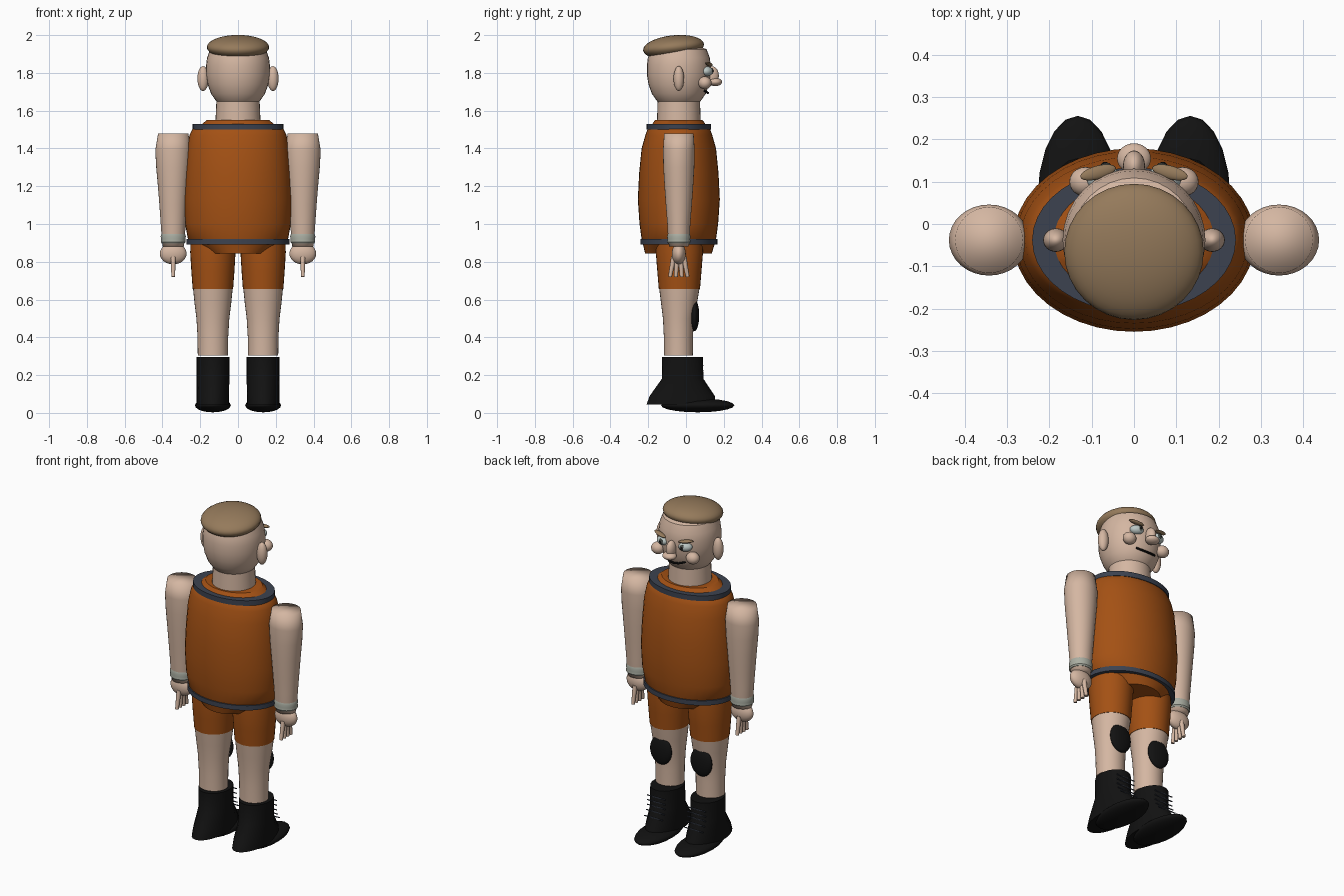
import bpy, math
from mathutils import Vector

if "Cube" in bpy.data.objects:
    bpy.data.objects.remove(bpy.data.objects["Cube"])

CY = -0.038  # depth axis shared by body, arms and head


def material(name, rgb):
    m = bpy.data.materials.new(name)
    m.use_nodes = True
    m.diffuse_color = (*rgb, 1)
    m.node_tree.nodes["Principled BSDF"].inputs["Base Color"].default_value = (*rgb, 1)
    return m


SKIN = material("skin", (0.66, 0.47, 0.36))
ORANGE = material("orange cloth", (0.37, 0.082, 0.007))
TRIM = material("slate trim", (0.045, 0.055, 0.08))
HAIR = material("brown hair", (0.30, 0.195, 0.105))
BLACK = material("black leather", (0.006, 0.006, 0.006))
BAND = material("pale wristband", (0.40, 0.42, 0.36))
EYE = material("eye white", (0.50, 0.57, 0.55))
IRIS = material("dark iris", (0.07, 0.08, 0.07))


def finish(ob, name, mat, angle=40):
    ob.name = name
    ob.data.name = name
    ob.data.materials.clear()
    ob.data.materials.append(mat)
    bpy.ops.object.select_all(action="DESELECT")
    ob.select_set(True)
    bpy.context.view_layer.objects.active = ob
    if angle is None:
        bpy.ops.object.shade_smooth()
    else:
        bpy.ops.object.shade_smooth_by_angle(angle=math.radians(angle))
    return ob


def loft(name, mat, rings, x=0.0, n=32, angle=40, caps=True):
    """Stack of elliptical rings: (z, y centre, x radius, y radius)."""
    verts, faces = [], []
    for z, cy, rx, ry in rings:
        for i in range(n):
            a = 2 * math.pi * i / n
            verts.append((x + rx * math.cos(a), cy + ry * math.sin(a), z))
    for r in range(len(rings) - 1):
        for i in range(n):
            j = (i + 1) % n
            faces.append((r * n + i, r * n + j, r * n + n + j, r * n + n + i))
    if caps:
        faces.append(tuple(reversed(range(n))))
        faces.append(tuple(range(len(verts) - n, len(verts))))
    me = bpy.data.meshes.new(name)
    me.from_pydata(verts, [], faces)
    ob = bpy.data.objects.new(name, me)
    bpy.context.collection.objects.link(ob)
    return finish(ob, name, mat, angle)


def ball(name, mat, loc, size, rot=(0, 0, 0), seg=24):
    bpy.ops.mesh.primitive_uv_sphere_add(segments=seg, ring_count=seg // 2, location=loc,
                                         rotation=[math.radians(a) for a in rot])
    ob = bpy.context.object
    ob.scale = size
    return finish(ob, name, mat, 60)


def rod(name, mat, a, b, r1, r2, n=10):
    a, b = Vector(a), Vector(b)
    d = b - a
    bpy.ops.mesh.primitive_cone_add(vertices=n, radius1=r1, radius2=r2, depth=d.length,
                                    location=(a + b) / 2,
                                    rotation=d.to_track_quat("Z", "Y").to_euler())
    return finish(bpy.context.object, name, mat)


def band(name, mat, z0, z1, outer, inner):
    """Flat elliptical hoop closed on all four sides."""
    (ox, oy), (ix, iy) = outer, inner
    loft(name, mat, [(z0, CY, ix, iy), (z0, CY, ox, oy), (z1, CY, ox, oy),
                     (z1, CY, ix, iy), (z0, CY, ix, iy)], n=40, caps=False)


# Torso with hips, collar and belt
loft("shirt", ORANGE, [
    (0.845, -0.04, 0.165, 0.177), (0.895, CY, 0.235, 0.19), (0.92, CY, 0.265, 0.197),
    (1.0, CY, 0.28, 0.208), (1.13, CY, 0.286, 0.217), (1.27, CY, 0.28, 0.21),
    (1.4, CY, 0.27, 0.197), (1.47, CY, 0.257, 0.177), (1.505, CY, 0.24, 0.165),
    (1.53, CY, 0.19, 0.14), (1.55, CY, 0.165, 0.126)], n=40)
band("collar", TRIM, 1.5, 1.53, (0.241, 0.171), (0.185, 0.138))
band("belt", TRIM, 0.892, 0.92, (0.272, 0.204), (0.23, 0.17))

# Neck, head and hair
loft("neck", SKIN, [(1.53, CY, 0.12, 0.116), (1.66, CY, 0.114, 0.112)])
profile = [(1.615, 0.055), (1.628, 0.085), (1.65, 0.115), (1.69, 0.143), (1.74, 0.161),
           (1.79, 0.169), (1.84, 0.169), (1.88, 0.164), (1.925, 0.147), (1.945, 0.1)]
loft("head", SKIN, [(z, CY, r, r) for z, r in profile])
ball("hair", HAIR, (0, -0.066, 1.936), (0.165, 0.162, 0.063), (6, 0, 0), 32)

# Nose and mouth
ball("nose_bridge", SKIN, (0, 0.138, 1.785), (0.026, 0.036, 0.05))
ball("nose_tip", SKIN, (0, 0.155, 1.752), (0.04, 0.036, 0.022))
mouth = [(-0.065, 0.094, 1.708), (-0.03, 0.111, 1.697), (0, 0.116, 1.694),
         (0.03, 0.111, 1.697), (0.065, 0.094, 1.708)]
for a, b in zip(mouth, mouth[1:]):
    rod("mouth", BLACK, a, b, 0.006, 0.006, 8)

for s, side in ((1, "left"), (-1, "right")):
    # Face features
    ball(side + "_ear", SKIN, (s * 0.185, CY, 1.77), (0.03, 0.028, 0.066))
    ball(side + "_cheek", SKIN, (s * 0.115, 0.1, 1.747), (0.038, 0.035, 0.034))
    ball(side + "_eye", EYE, (s * 0.075, 0.112, 1.808), (0.038, 0.028, 0.026), (0, 0, -s * 25))
    ball(side + "_iris", IRIS, (s * 0.07, 0.136, 1.81), (0.015, 0.008, 0.016), (0, 0, -s * 20), 16)
    ball(side + "_pupil", BLACK, (s * 0.07, 0.141, 1.81), (0.008, 0.006, 0.009), (0, 0, -s * 20), 12)
    ball(side + "_eyebrow", HAIR, (s * 0.085, 0.122, 1.846), (0.044, 0.016, 0.009),
         (0, -s * 10, -s * 15))

    # Arm, wristband and hand
    ax = s * 0.343
    loft(side + "_arm", SKIN, [
        (0.88, CY, 0.056, 0.052), (0.94, CY, 0.062, 0.058), (1.0, CY, 0.066, 0.061),
        (1.1, CY, 0.073, 0.069), (1.2, CY, 0.081, 0.076), (1.3, CY, 0.09, 0.082),
        (1.39, CY, 0.095, 0.084), (1.48, CY, 0.08, 0.078)], x=ax, angle=None)
    loft(side + "_wristband", BAND, [
        (0.897, CY, 0.06, 0.056), (0.905, CY, 0.066, 0.062), (0.92, CY, 0.064, 0.06),
        (0.935, CY, 0.067, 0.062), (0.948, CY, 0.062, 0.058)], x=ax)
    ball(side + "_palm", SKIN, (ax, CY, 0.843), (0.071, 0.037, 0.057))
    for i in range(4):
        k = i - 1.5
        rod(side + "_finger", SKIN, (ax, CY + 0.018 * k, 0.825), (ax, CY + 0.031 * k, 0.72),
            0.014, 0.01)

    # Shorts, leg and knee pad
    lx = s * 0.133
    loft(side + "_shorts_leg", ORANGE, [
        (0.655, -0.035, 0.107, 0.109), (0.75, -0.035, 0.114, 0.117),
        (0.85, -0.035, 0.12, 0.125), (0.91, -0.035, 0.118, 0.122)], x=lx)
    loft(side + "_leg", SKIN, [
        (0.305, -0.04, 0.08, 0.076), (0.4, -0.04, 0.081, 0.077), (0.5, -0.04, 0.087, 0.082),
        (0.58, -0.037, 0.097, 0.095), (0.66, -0.035, 0.105, 0.107)], x=lx)
    ball(side + "_knee_pad", BLACK, (lx, 0.045, 0.517), (0.07, 0.025, 0.084))

    # Boot, sole and laces
    loft(side + "_boot", BLACK, [
        (0.045, -0.025, 0.086, 0.184), (0.09, -0.02, 0.086, 0.172),
        (0.18, -0.018, 0.087, 0.11), (0.295, -0.018, 0.087, 0.108)], x=lx, n=24)
    ball(side + "_sole", BLACK, (lx, 0.062, 0.04), (0.095, 0.194, 0.037), seg=20)
    for i in range(5):
        z = 0.14 + 0.028 * i
        y = 0.09 + max(0, 0.18 - z) * 0.65
        rod(side + "_lace", TRIM, (lx - 0.06, y, z), (lx + 0.06, y, z), 0.0035, 0.0035, 6)
